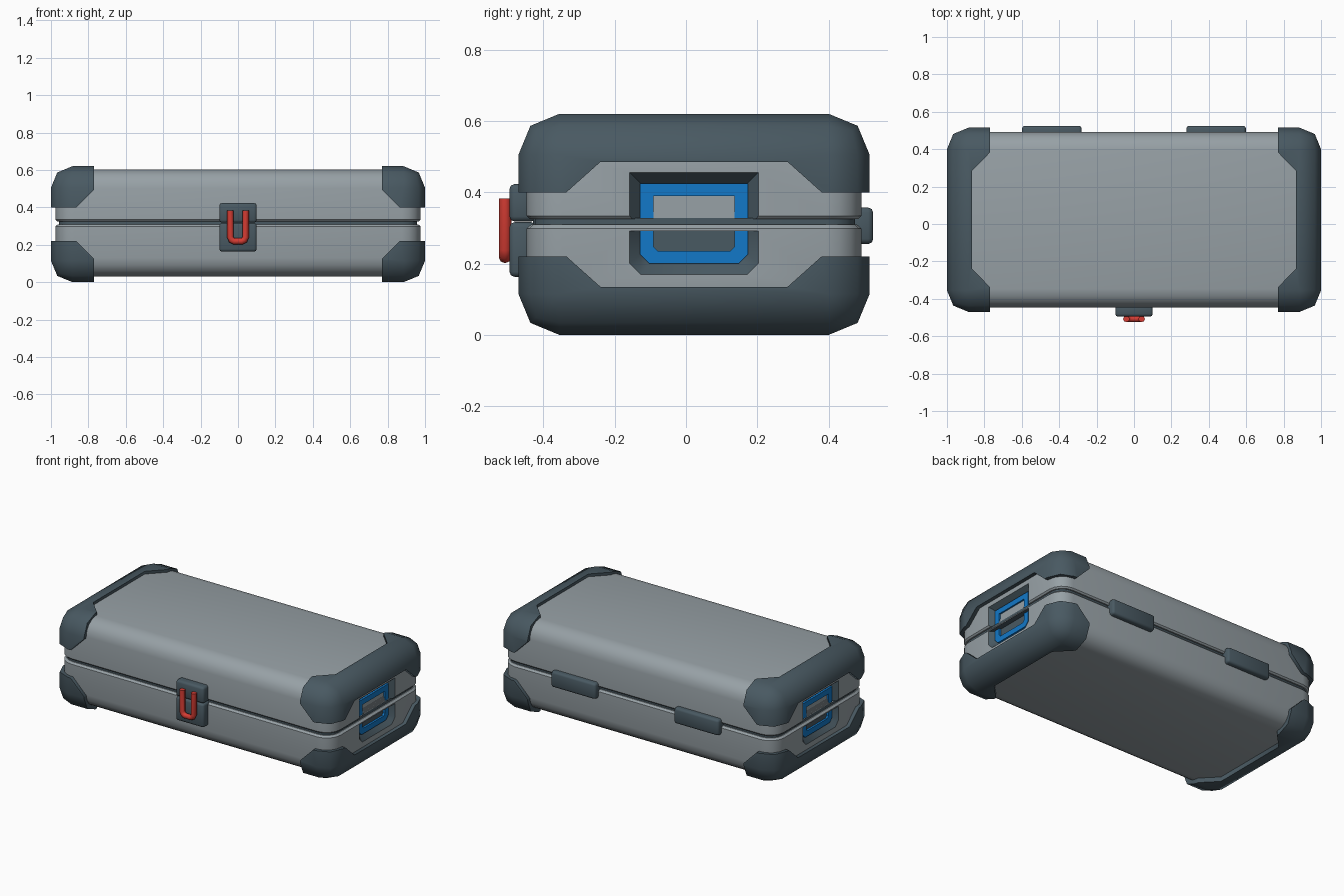
import bpy, bmesh, math

if "Cube" in bpy.data.objects:
    bpy.data.objects.remove(bpy.data.objects["Cube"])

CY = 0.0225   # centre of the case in y (latch sticks out further in front)


def material(name, rgb):
    m = bpy.data.materials.new(name)
    m.diffuse_color = (*rgb, 1)
    m.use_nodes = True
    m.node_tree.nodes["Principled BSDF"].inputs["Base Color"].default_value = m.diffuse_color
    return m


GREY = material("shell grey", (0.31, 0.355, 0.38))
SLATE = material("dark slate", (0.066, 0.1, 0.122))
BLUE = material("handle blue", (0.006, 0.19, 0.58))
RED = material("latch red", (0.66, 0.045, 0.033))


def finish(name, bm, mats):
    bmesh.ops.recalc_face_normals(bm, faces=bm.faces[:])
    me = bpy.data.meshes.new(name)
    bm.to_mesh(me)
    bm.free()
    for m in mats:
        me.materials.append(m)
    ob = bpy.data.objects.new(name, me)
    bpy.context.collection.objects.link(ob)
    return ob


def activate(ob):
    bpy.ops.object.select_all(action='DESELECT')
    ob.select_set(True)
    bpy.context.view_layer.objects.active = ob


def smooth(ob, angle=50):
    activate(ob)
    bpy.ops.object.shade_smooth_by_angle(angle=math.radians(angle))


def box_bm(lo, hi, bevel=0, seg=1):
    bm = bmesh.new()
    bmesh.ops.create_cube(bm, size=1)
    for v in bm.verts:
        v.co = [(l + h) / 2 + c * (h - l) for l, h, c in zip(lo, hi, v.co)]
    if bevel:
        bmesh.ops.bevel(bm, geom=bm.edges[:], offset=bevel, segments=seg,
                        profile=0.5, affect='EDGES')
    return bm


def box(name, lo, hi, mat, bevel=0, seg=1):
    return finish(name, box_bm(lo, hi, bevel, seg), [mat])


def prism(name, axis, a, b, pts, mats, pts_b=None, index=0):
    """Profile drawn across one axis, running from a to b (optionally tapering)."""
    bm = bmesh.new()

    def ring(pos, points):
        out = []
        for p in points:
            co = list(p)
            co.insert(axis, pos)
            out.append(bm.verts.new(co))
        return out
    r1, r2 = ring(a, pts), ring(b, pts_b or pts)
    bm.faces.new(r1)
    bm.faces.new(r2)
    n = len(r1)
    for i in range(n):
        bm.faces.new((r1[i], r1[(i + 1) % n], r2[(i + 1) % n], r2[i]))
    for f in bm.faces:
        f.material_index = index
    return finish(name, bm, mats)


def cut(ob, cutter):
    cutter.hide_render = True
    mod = ob.modifiers.new("cut", 'BOOLEAN')
    mod.operation = 'DIFFERENCE'
    mod.solver = 'EXACT'
    mod.object = cutter
    activate(ob)
    bpy.ops.object.modifier_apply(modifier=mod.name)
    bpy.data.objects.remove(cutter)


def shell_half(name, z_cut, z_lip, inset, keep_top):
    """Half of the rounded case body, with a chamfered lip at the seam."""
    bm = box_bm((-0.976, -0.447, 0.03), (0.976, 0.492, 0.602), 0.1, 4)
    bmesh.ops.bisect_plane(bm, geom=bm.verts[:] + bm.edges[:] + bm.faces[:],
                           plane_co=(0, 0, z_cut), plane_no=(0, 0, 1),
                           clear_inner=keep_top, clear_outer=not keep_top)
    rim = [e for e in bm.edges if e.is_boundary]
    bmesh.ops.edgeloop_fill(bm, edges=rim)
    bmesh.ops.recalc_face_normals(bm, faces=bm.faces[:])
    cap = max(bm.faces, key=lambda f: len(f.verts))
    bmesh.ops.inset_region(bm, faces=[cap], thickness=inset)
    for v in cap.verts:
        v.co.z = z_lip
    return finish(name, bm, [GREY, SLATE])


# Case halves and the dark seal between them
lid = shell_half("lid", 0.334, 0.325, 0.009, True)
base = shell_half("base", 0.298, 0.309, 0.012, False)
bm = box_bm((-0.958, -0.429, 0.2), (0.958, 0.474, 0.43), 0.08, 4)
for z, up in ((0.305, True), (0.328, False)):
    bmesh.ops.bisect_plane(bm, geom=bm.verts[:] + bm.edges[:] + bm.faces[:],
                           plane_co=(0, 0, z), plane_no=(0, 0, 1),
                           clear_inner=up, clear_outer=not up)
seal = finish("seam_seal", bm, [SLATE])


# Handle pockets in both ends (sloping walls), o = outward growth of the ring
def upper_ring(o):
    w = 0.15 + o
    return [(CY - w, 0.31), (CY + w, 0.31), (CY + w, 0.425 + o), (CY - w, 0.425 + o)]


def lower_ring(o):
    w, b = 0.15 + o, 0.2 - o
    c = 0.025 + o * 0.2
    return [(CY - w, 0.291), (CY - w, b + c), (CY - w + c, b),
            (CY + w - c, b), (CY + w, b + c), (CY + w, 0.291)]


for s in (-1, 1):
    for ob, ring in ((lid, upper_ring), (base, lower_ring)):
        cut(ob, prism("pocket_cutter", 0, s * 0.94, s * 1.01, ring(0),
                      [GREY, SLATE], ring(0.06), 1))
for ob in (lid, base, seal):
    smooth(ob, 40)

# Blue handle frames and pocket plates
for s, side in ((-1, "left"), (1, "right")):
    w, i = 0.151, 0.113
    prism("handle_upper_" + side, 0, s * 0.93, s * 0.953,
          [(CY - w, 0.326), (CY - w, 0.425), (CY + w, 0.425), (CY + w, 0.326),
           (CY + i, 0.326), (CY + i, 0.39), (CY - i, 0.39), (CY - i, 0.326)], [BLUE])
    prism("handle_lower_" + side, 0, s * 0.93, s * 0.953,
          [(CY - w, 0.292), (CY - w, 0.226), (CY - w + 0.026, 0.2),
           (CY + w - 0.026, 0.2), (CY + w, 0.226), (CY + w, 0.292),
           (CY + i, 0.292), (CY + i, 0.247), (CY + i - 0.012, 0.235),
           (CY - i + 0.012, 0.235), (CY - i, 0.247), (CY - i, 0.292)], [BLUE])
    for n, top in enumerate((0.39, 0.355, 0.345, 0.335)):
        x = sorted((s * 0.93, s * (0.943 + 0.004 * n)))
        box(f"handle_step_{n}_{side}", (x[0], CY - i, 0.326), (x[1], CY + i, top), GREY)

# Corner bumpers: a larger rounded box with everything but the end corners cut away
bumpers = finish("corner_bumpers",
                 box_bm((-1, -0.47, 0), (1, 0.515, 0.62), 0.115, 2), [SLATE])
cut(bumpers, prism("band_cutter", 1, -2, 2,
                   [(-2, 0.22), (-0.865, 0.22), (-0.77, 0.125), (0.77, 0.125),
                    (0.865, 0.22), (2, 0.22), (2, 0.4), (0.865, 0.4),
                    (0.77, 0.495), (-0.77, 0.495), (-0.865, 0.4), (-2, 0.4)], [SLATE]))
cut(bumpers, prism("end_cutter", 0, -2, 2,
                   [(CY - 0.2625, 0.135), (CY + 0.2625, 0.135), (CY + 0.36, 0.222),
                    (CY + 0.36, 0.398), (CY + 0.2625, 0.485), (CY - 0.2625, 0.485),
                    (CY - 0.36, 0.398), (CY - 0.36, 0.222)], [SLATE]))
half = [(0.77, CY - 1), (0.77, CY - 0.36), (0.865, CY - 0.2625),
        (0.865, CY + 0.2625), (0.77, CY + 0.36), (0.77, CY + 1)]
cut(bumpers, prism("top_cutter", 2, -1, 2,
                   half + [(-x, y) for x, y in reversed(half)], [SLATE]))
smooth(bumpers)

# Hinges on the back
for s, side in ((-1, "left"), (1, "right")):
    x = sorted((s * 0.28, s * 0.598))
    smooth(box("hinge_" + side, (x[0], 0.44, 0.255), (x[1], 0.525, 0.357), SLATE, 0.014, 2))

# Latch plates on the front
smooth(box("latch_upper", (-0.1, -0.495, 0.318), (0.1, -0.42, 0.423), SLATE, 0.014, 2))
smooth(box("latch_lower", (-0.1, -0.495, 0.163), (0.1, -0.42, 0.316), SLATE, 0.014, 2))

# Red U-shaped latch hook
cu = bpy.data.curves.new("latch_hook", 'CURVE')
cu.dimensions = '3D'
cu.bevel_depth = 0.0175
cu.bevel_resolution = 2
cu.use_fill_caps = True
path = [(-0.041, 0.382), (-0.041, 0.24), (-0.034, 0.225), (-0.02, 0.218),
        (0.02, 0.218), (0.034, 0.225), (0.041, 0.24), (0.041, 0.382)]
sp = cu.splines.new('POLY')
sp.points.add(len(path) - 1)
for p, (x, z) in zip(sp.points, path):
    p.co = (x, -0.5075, z, 1)
cu.materials.append(RED)
hook = bpy.data.objects.new("latch_hook", cu)
bpy.context.collection.objects.link(hook)
activate(hook)
bpy.ops.object.convert(target='MESH')
smooth(bpy.context.view_layer.objects.active)
